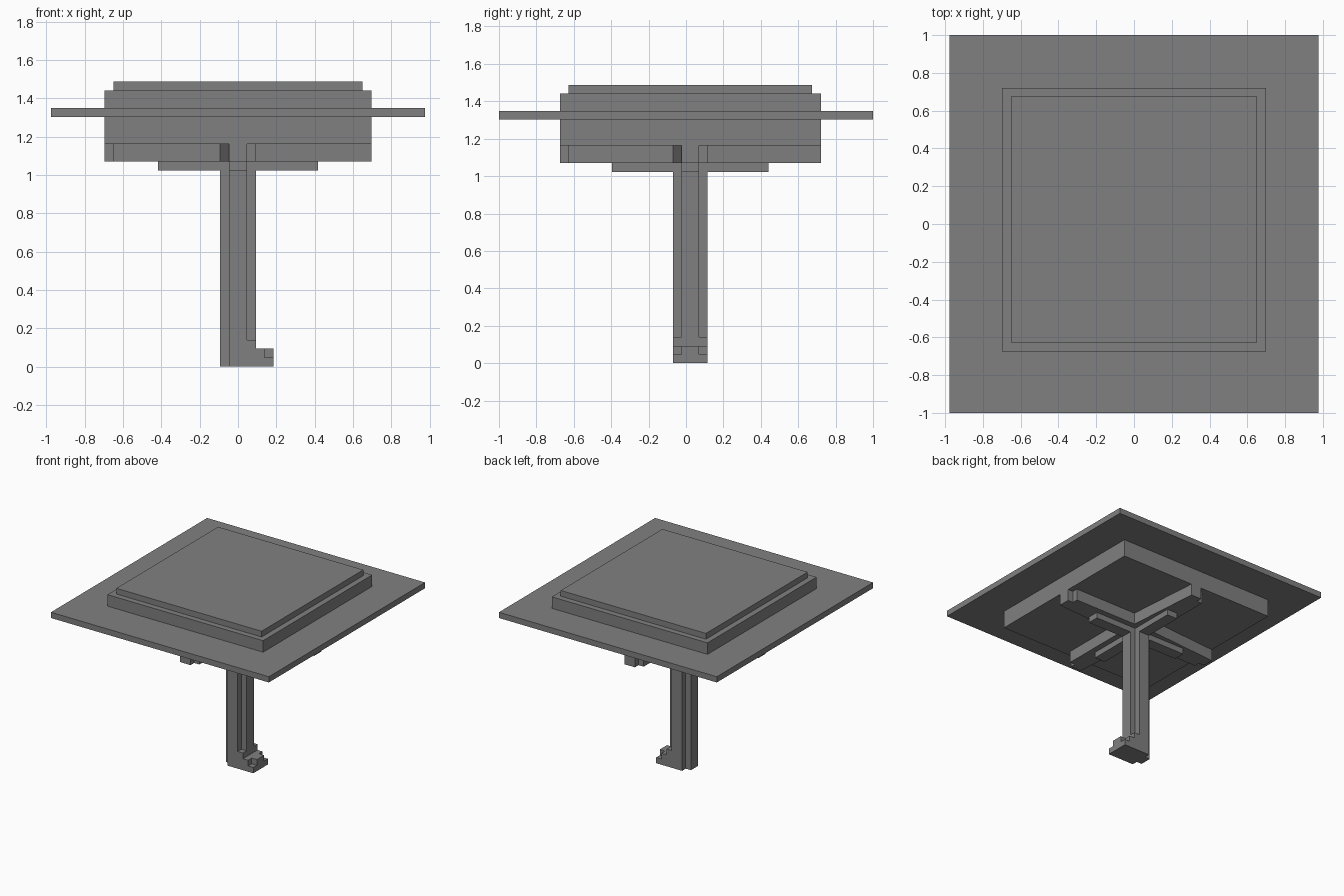
import bpy
import bmesh

cube = bpy.data.objects.get("Cube")
if cube:
    bpy.data.objects.remove(cube, do_unlink=True)

U = 2 / 43  # one block

grey = bpy.data.materials.new("mid grey")
grey.use_nodes = True
colour = (0.216, 0.216, 0.216, 1)
grey.diffuse_color = colour
grey.node_tree.nodes["Principled BSDF"].inputs["Base Color"].default_value = colour


def prism(name, outline, z0, z1, y_shift=0.5):
    """Extrude a plan outline, measured in blocks, from z0 to z1."""
    bm = bmesh.new()
    base = bm.faces.new([bm.verts.new((x * U, (y + y_shift) * U, z0 * U)) for x, y in outline])
    top = bmesh.ops.extrude_face_region(bm, geom=[base])["geom"]
    moved = [v for v in top if isinstance(v, bmesh.types.BMVert)]
    bmesh.ops.translate(bm, verts=moved, vec=(0, 0, (z1 - z0) * U))
    bmesh.ops.recalc_face_normals(bm, faces=bm.faces)
    mesh = bpy.data.meshes.new(name)
    bm.to_mesh(mesh)
    bm.free()
    mesh.materials.append(grey)
    obj = bpy.data.objects.new(name, mesh)
    bpy.context.collection.objects.link(obj)
    return obj


def rect(hx, hy):
    return [(-hx, -hy), (hx, -hy), (hx, hy), (-hx, hy)]


def cross(arm):
    """Repeat one arm's points around the four directions."""
    points = []
    for _ in range(4):
        points += arm
        arm = [(-y, x) for x, y in arm]
    return points


def foot(half):
    """Mirror the toe's points and close the outline with the notched heel."""
    side = half + [(-1, 2), (-1, 1), (-2, 1)]
    return side + [(x, -y) for x, y in reversed(side)]


# Canopy: stepped crown with a wide thin brim around it
prism("canopy_top", rect(14, 14), 31, 32)
prism("canopy_body", rect(15, 15), 25, 31)
prism("canopy_brim", rect(21, 21.5), 28, 29, y_shift=0)

# Crossed ribs under the canopy
prism("upper_ribs", cross([(15, -1), (15, 1), (14, 1), (14, 2), (2, 2)]), 23, 25)
prism("lower_ribs", cross([(9, -1), (9, 1), (1, 1)]), 22, 23)

# Pole with notched corners
prism("pole", cross([(2, -1), (2, 1), (1, 1)]), 3, 22)

# Hooked handle, in three layers
prism("handle_ankle", foot([(2, 2)]), 2, 3)
prism("handle_toe", foot([(4, 1), (3, 1), (3, 2)]), 1, 2)
prism("handle_base", foot([(4, 2)]), 0, 1)
